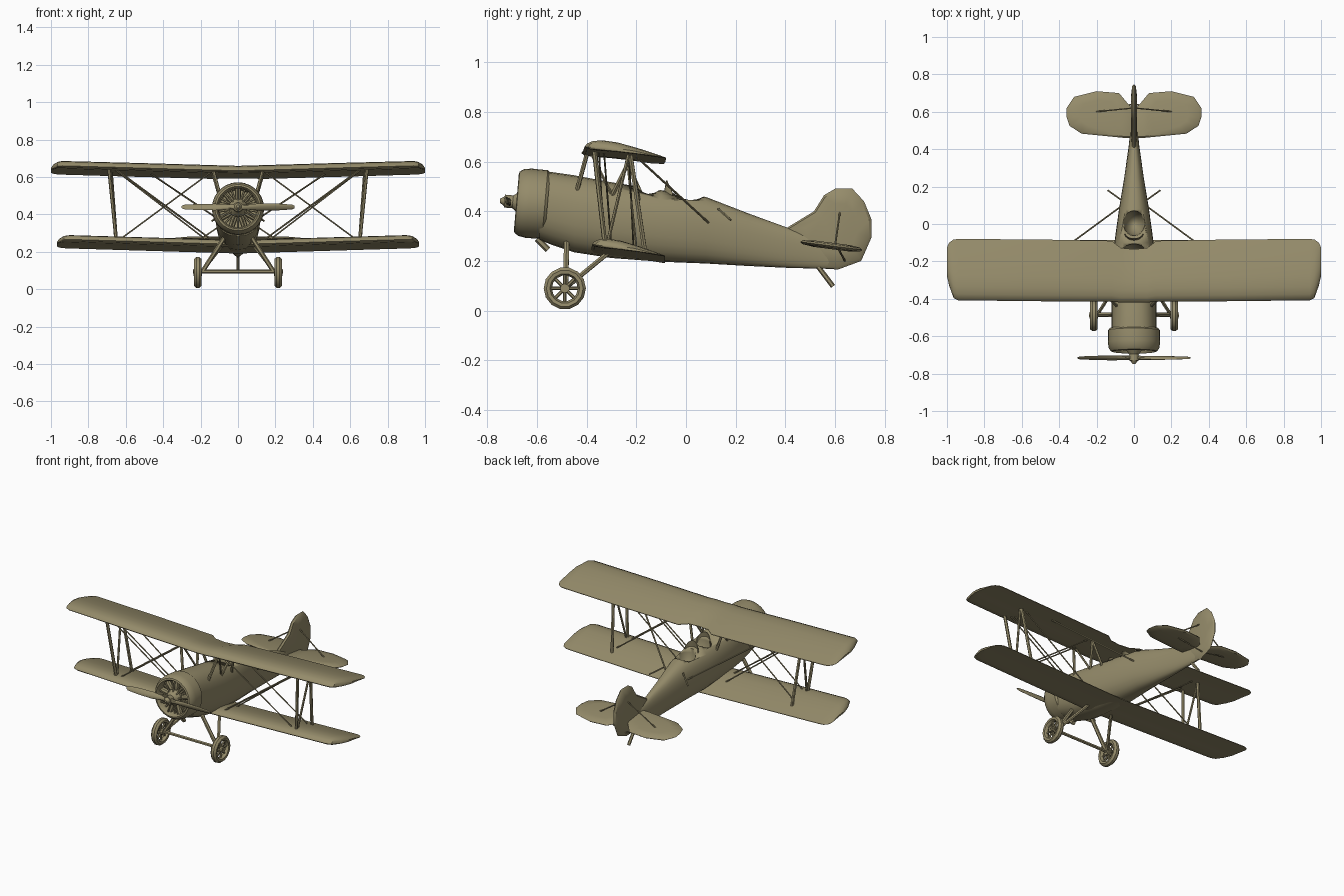
import bpy, bmesh, math
from mathutils import Vector, Matrix

if "Cube" in bpy.data.objects:
    bpy.data.objects.remove(bpy.data.objects["Cube"])

khaki = bpy.data.materials.new("khaki")
khaki.diffuse_color = (0.30, 0.26, 0.145, 1)
khaki.use_nodes = True
khaki.node_tree.nodes["Principled BSDF"].inputs["Base Color"].default_value = khaki.diffuse_color


def finish(name, bm, angle=35):
    bmesh.ops.recalc_face_normals(bm, faces=bm.faces)
    me = bpy.data.meshes.new(name)
    bm.to_mesh(me)
    bm.free()
    ob = bpy.data.objects.new(name, me)
    bpy.context.collection.objects.link(ob)
    me.materials.append(khaki)
    bpy.ops.object.select_all(action='DESELECT')
    ob.select_set(True)
    bpy.context.view_layer.objects.active = ob
    bpy.ops.object.shade_smooth_by_angle(angle=math.radians(angle))
    return ob


def loft(name, rings, angle=35, caps=True):
    bm = bmesh.new()
    vs = [[bm.verts.new(p) for p in r] for r in rings]
    n = len(vs[0])
    for a, b in zip(vs, vs[1:]):
        for i in range(n):
            bm.faces.new((a[i], a[(i + 1) % n], b[(i + 1) % n], b[i]))
    if caps:
        bm.faces.new(vs[0])
        bm.faces.new(vs[-1])
    return finish(name, bm, angle)


def add_rod(bm, p, q, r, r2=None, n=6):
    p, q = Vector(p), Vector(q)
    rot = (q - p).to_track_quat('Z', 'Y').to_matrix().to_4x4()
    bmesh.ops.create_cone(bm, cap_ends=True, segments=n, radius1=r, radius2=r if r2 is None else r2,
                          depth=(q - p).length, matrix=Matrix.Translation((p + q) / 2) @ rot)


def rods(name, items, both=True):
    """items: (start, end, radius), mirrored over x when both is set"""
    bm = bmesh.new()
    for p, q, r in items:
        for s in ((1, -1) if both else (1,)):
            add_rod(bm, (p[0] * s, p[1], p[2]), (q[0] * s, q[1], q[2]), r)
    return finish(name, bm)


# Fuselage: y, bottom, top, half width
stations = [(-.59, .285, .562, .122), (-.54, .265, .558, .12), (-.45, .235, .545, .12),
            (-.30, .212, .517, .117), (-.1, .197, .485, .105), (.08, .19, .458, .08),
            (.25, .18, .392, .052), (.42, .172, .33, .028), (.60, .168, .27, .01)]
rings = []
for y, zb, zt, w in stations:
    ring = []
    for i in range(24):
        a = math.tau * i / 24
        c, s = math.cos(a), math.sin(a)
        e = .8
        ring.append((w * math.copysign(abs(c) ** e, c), y,
                     (zb + zt) / 2 + (zt - zb) / 2 * math.copysign(abs(s) ** .9, s)))
    rings.append(ring)
fuselage = loft("fuselage", rings)

# Cockpit openings
for y, z, size in ((-.155, .51, (.072, .05, .12)), (.005, .485, (.06, .068, .13))):
    bm = bmesh.new()
    bmesh.ops.create_uvsphere(bm, u_segments=20, v_segments=12, radius=1,
                              matrix=Matrix.Translation((0, y, z)) @ Matrix.Diagonal((*size, 1)))
    cutter = finish("cockpit_cutter", bm)
    cutter.hide_render = True
    mod = fuselage.modifiers.new("cockpit", 'BOOLEAN')
    mod.operation, mod.object, mod.solver = 'DIFFERENCE', cutter, 'EXACT'
    bpy.context.view_layer.objects.active = fuselage
    bpy.ops.object.modifier_apply(modifier=mod.name)
    bpy.data.objects.remove(cutter)

# Windscreens
for name, y, z in (("front_windscreen", -.17, .535), ("rear_windscreen", -.045, .525)):
    rings = []
    for i in range(9):
        t = math.radians(-75 + 150 * i / 8)
        s, c = math.sin(t), math.cos(t)
        zt = z - .07 * (1 - c)
        rings.append([(.058 * s, y - .055 * c, z - .11), (.052 * s, y - .035 * c, zt),
                      (.048 * s, y - .031 * c, zt), (.053 * s, y - .05 * c, z - .11)])
    loft(name, rings)

# Cowling, lathed around the slightly raised thrust line
tilt = Matrix.Translation((0, -.683, .437)) @ Matrix.Rotation(math.radians(-5), 4, 'X')
prof = [(.085, .0), (.085, .10), (.012, .106), (0, .114), (.003, .124), (.02, .135),
        (.05, .140), (.115, .139), (.126, .13), (.126, .09)]
loft("cowling", [[tilt @ Vector((max(r, .001) * math.cos(math.tau * i / 28), a,
                                 max(r, .001) * math.sin(math.tau * i / 28))) for i in range(28)]
                 for a, r in prof])

# Radial engine
bm = bmesh.new()
add_rod(bm, (0, .085, 0), (0, .02, 0), .05, n=18)
add_rod(bm, (0, .02, 0), (0, -.02, 0), .05, .022, n=18)
for i in range(9):
    a = math.tau * (i + .25) / 9
    d = Vector((math.cos(a), 0, math.sin(a)))
    m = Vector((math.cos(a + .35), 0, math.sin(a + .35)))
    add_rod(bm, d * .04 + Vector((0, .045, 0)), d * .104 + Vector((0, .045, 0)), .017, n=8)
    add_rod(bm, d * .035 + Vector((0, .01, 0)), d * .104 + Vector((0, .022, 0)), .005)
    add_rod(bm, m * .04 + Vector((0, .04, 0)), m * .104 + Vector((0, .04, 0)), .006)
bm.transform(tilt)
finish("engine", bm)

# Propeller and hub
blade = [(-.303, .006, .002), (-.29, .014, .003), (-.22, .019, .005), (-.12, .021, .008),
         (-.04, .014, .011), (0, .016, .013)]
blade += [(-x, c, t) for x, c, t in blade[-2::-1]]
rings = []
for x, c, t in blade:
    tw = Matrix.Rotation(math.copysign(math.radians(28), x), 4, 'X')
    if abs(x) < .03:
        tw = Matrix.Identity(4)
    rings.append([tilt @ (Vector((0, -.033, 0)) + tw @ Vector(
        (x, t * math.sin(math.tau * i / 10), c * math.cos(math.tau * i / 10)))) for i in range(10)])
loft("propeller", rings)
bm = bmesh.new()
add_rod(bm, (0, 0, 0), (0, -.048, 0), .026, n=14)
add_rod(bm, (0, -.048, 0), (0, -.066, 0), .02, .008, n=14)
bm.transform(tilt)
finish("propeller_hub", bm)

# Wings: airfoil as (chord fraction, height per chord)
foil = [(0, 0), (.03, .05), (.1, .095), (.22, .125), (.4, .125), (.65, .085), (.85, .042), (1, .006),
        (1, -.006), (.7, -.004), (.4, -.012), (.15, -.03), (.03, -.025)]


def wing(name, half, le, z0, slope, rise):
    """half: x, leading y, trailing y, thickness scale"""
    full = [(-x, a, b, k) for x, a, b, k in half[:0:-1]] + half
    rings = []
    for x, a, b, k in full:
        c = b - a
        rings.append([(x, a + f * c, z0 + rise * abs(x) - slope * (a + f * c - le)
                       + h * (half[1][2] - le) * k) for f, h in foil])
    loft(name, rings)


wing("upper_wing", [(0, -.42, -.135, .95), (.07, -.42, -.128, .95), (.12, -.415, -.09, 1),
                    (.5, -.413, -.083, 1), (.94, -.408, -.08, .97), (.965, -.395, -.083, .85),
                    (.988, -.33, -.1, .6), (1, -.28, -.125, .25)], -.42, .634, .14, .03)
wing("lower_wing", [(0, -.38, -.085, .9), (.1, -.38, -.085, .9), (.5, -.38, -.085, .9),
                    (.90, -.378, -.085, .9), (.93, -.365, -.087, .8), (.955, -.31, -.1, .55),
                    (.967, -.26, -.125, .25)], -.38, .24, .16, .03)


# Tail surfaces: outline lens with a thick middle
def plate(name, pts, place, t):
    cx = sum(p[0] for p in pts) / len(pts)
    cy = sum(p[1] for p in pts) / len(pts)
    rings = []
    for k, h in ((.6, -t), (.93, -t * .6), (1, 0), (.93, t * .6), (.6, t)):
        rings.append([place(cx + (u - cx) * k, cy + (v - cy) * k, h) for u, v in pts])
    loft(name, rings)


stab = [(0, .46), (.05, .46), (.28, .483), (.345, .525), (.36, .57), (.36, .62), (.32, .68),
        (.2, .71), (.08, .70), (.03, .64), (0, .61)]
for s, side in ((1, "right"), (-1, "left")):
    plate(side + "_stabilizer", stab, lambda u, v, h: (u * s, v, .277 - .13 * (v - .46) + h), .013)
fin = [(.40, .33), (.515, .40), (.556, .465), (.60, .491), (.67, .491), (.717, .44), (.747, .367),
       (.747, .295), (.705, .2), (.61, .165), (.53, .175), (.42, .25)]
plate("fin_and_rudder", fin, lambda u, v, h: (h, u, v), .016)
rods("tail_braces", [((.21, .60, .262), (.005, .62, .40), .004), ((.21, .61, .256), (.005, .64, .2), .004)])
rods("tail_skid", [((0, .53, .18), (0, .592, .098), .01)], False)

# Struts between the wings and over the body
rods("wing_struts", [((.69, -.37, .65), (.65, -.325, .255), .010),
                     ((.68, -.225, .635), (.65, -.165, .235), .010),
                     ((.685, -.23, .635), (.65, -.32, .255), .007)])
rods("cabane_struts", [((.135, -.395, .645), (.09, -.44, .48), .009),
                       ((.135, -.22, .62), (.085, -.30, .46), .009),
                       ((.135, -.225, .62), (.085, -.19, .44), .008),
                       ((.135, -.385, .64), (.085, -.295, .46), .006)])

# Bracing wires
wires = []
for dy in (0, .12):
    wires += [((.12, -.33 + dy, .25 - dy * .2), (.66, -.35 + dy, .64), .004),
              ((.14, -.36 + dy, .63), (.64, -.32 + dy, .26), .004)]
wires += [((.12, -.30, .25), (.65, -.33, .64), .004), ((.47, -.2, .62), (.075, .09, .355), .005),
          ((.07, .13, .41), (.14, .18, .365), .005)]
rods("bracing_wires", wires)

# Landing gear
rods("landing_gear_legs", [((.19, -.485, .095), (.065, -.48, .29), .012),
                           ((.19, -.475, .10), (.065, -.28, .26), .010)])
rods("axle", [((-.24, -.488, .095), (.24, -.488, .095), .010)], False)
rods("exhaust_pipe", [((0, -.60, .29), (0, -.555, .245), .013)], False)
for s, side in ((1, "right"), (-1, "left")):
    c = Vector((s * .215, -.488, .09))
    sec = [(.085, .008), (.085, -.008), (.074, -.02), (.060, -.018), (.052, 0), (.060, .018), (.074, .02)]
    ring = [[c + Vector((x, r * math.cos(a), r * math.sin(a))) for r, x in sec]
            for a in [math.tau * i / 14 for i in range(15)]]
    loft(side + "_tyre", ring, caps=False)
    bm = bmesh.new()
    add_rod(bm, c - Vector((.022, 0, 0)), c + Vector((.022, 0, 0)), .019, n=10)
    for i in range(8):
        a = math.tau * i / 8
        add_rod(bm, c, c + Vector((0, .056 * math.cos(a), .056 * math.sin(a))), .007)
    finish(side + "_wheel_spokes", bm)
